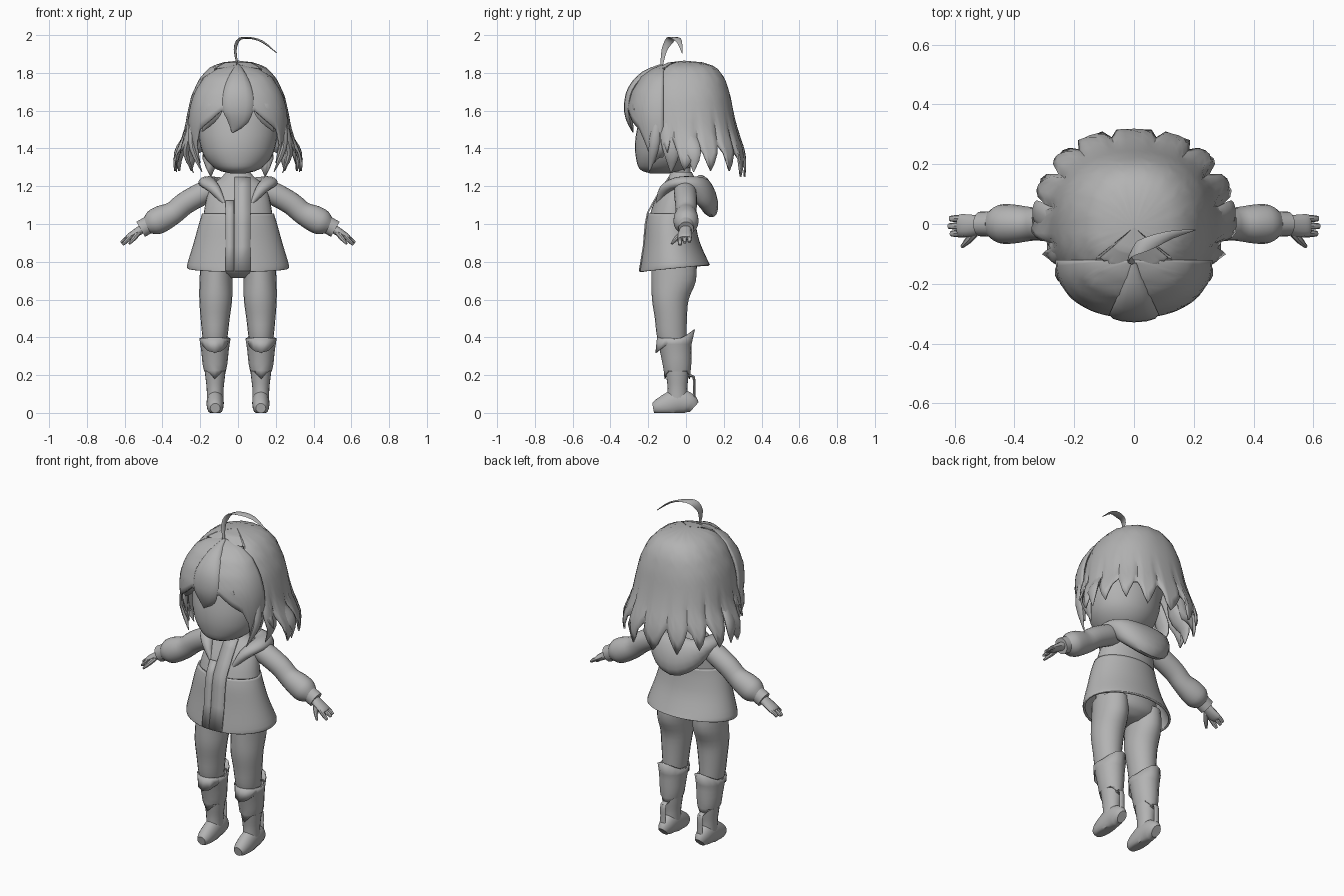
import bpy, bmesh, math
from mathutils import Vector

grey = bpy.data.materials.new("plain_grey")
grey.diffuse_color = (0.45, 0.45, 0.45, 1)


def finish(name, bm, thick=0, mirror=False, angle=40):
    bmesh.ops.remove_doubles(bm, verts=bm.verts, dist=0.0004)
    bmesh.ops.recalc_face_normals(bm, faces=bm.faces)
    me = bpy.data.meshes.new(name)
    bm.to_mesh(me)
    bm.free()
    me.materials.append(grey)
    ob = bpy.data.objects.new(name, me)
    bpy.context.collection.objects.link(ob)
    if thick:
        m = ob.modifiers.new("thickness", 'SOLIDIFY')
        m.thickness, m.offset = thick, -1
    if mirror:
        ob.modifiers.new("mirror", 'MIRROR').use_mirror_merge = False
    bpy.ops.object.select_all(action='DESELECT')
    ob.select_set(True)
    bpy.context.view_layer.objects.active = ob
    bpy.ops.object.shade_smooth_by_angle(angle=math.radians(angle))
    return ob


def skin(bm, rows, closed):
    n = len(rows[0])
    for a, b in zip(rows, rows[1:]):
        for i in range(n if closed else n - 1):
            j = (i + 1) % n
            bm.faces.new((a[i], a[j], b[j], b[i]))


def smooth_rings(rings, sub):
    """Catmull-Rom subdivision of ring data."""
    out = []
    for i in range(len(rings) - 1):
        p = [rings[max(0, min(len(rings) - 1, i + k))] for k in (-1, 0, 1, 2)]
        for s in range(sub):
            t = s / sub
            out.append([max(0.5 * (2*b + (c-a)*t + (2*a-5*b+4*c-d)*t*t + (3*b-a-3*c+d)*t**3),
                            0.001 if k > 2 else -9)
                        for k, (a, b, c, d) in enumerate(zip(*p))])
    return out + [list(rings[-1])]


def loft(name, rings, up=(0, 1, 0), n=20, flat=False, caps=True, warp=None, sub=3, **kw):
    """Sweep ellipses; each ring is x, y, z, radius across, radius along up."""
    rings = smooth_rings(rings, sub)
    pts = [Vector(r[:3]) for r in rings]
    bm, rows = bmesh.new(), []
    for i, r in enumerate(rings):
        t = (pts[min(i + 1, len(pts) - 1)] - pts[max(i - 1, 0)]).normalized()
        if flat:
            t = Vector((0, 0, 1))
        nn = Vector(up).cross(t).normalized()
        bb = t.cross(nn)
        row = []
        for k in range(n):
            a = 2 * math.pi * k / n
            co = pts[i] + nn * r[3] * math.cos(a) + bb * r[4] * math.sin(a)
            row.append(bm.verts.new(warp(co) if warp else co))
        rows.append(row)
    skin(bm, rows, True)
    if caps:
        bm.faces.new(rows[0])
        bm.faces.new(rows[-1])
    return finish(name, bm, **kw)


def keyed(keys, v):
    """Linear lookup in (key, value) pairs with rising keys."""
    for p, q in zip(keys, keys[1:]):
        if v <= q[0]:
            return p[1] + (q[1] - p[1]) * (v - p[0]) / (q[0] - p[0])
    return keys[-1][1]


def shell(name, a0, a1, n, prof, zend, cy, power=0.85, ripple=0, period=4, nr=14, **kw):
    """Dome of hair: prof rows are z, x radius, front radius, back radius."""
    def at(z):
        return [keyed([(-r[0], r[k]) for r in prof], -z) for k in (1, 2, 3)]

    def sp(v):
        return math.copysign(abs(v) ** power, v)
    bm, rows = bmesh.new(), []
    for j in range(nr + 1):
        row = []
        for i in range(n + 1):
            a = math.radians(a0 + (a1 - a0) * i / n)
            z = prof[0][0] - (prof[0][0] - zend(i, a)) * (j / nr) ** 1.6
            rx, rf, rb = at(z)
            k = 1 - ripple * (i % period == period // 2) * max(0, j / nr - 0.7) / 0.3
            s = math.sin(a)
            row.append(bm.verts.new((k * rx * sp(math.cos(a)), cy + k * (rb if s > 0 else rf) * sp(s), z)))
        rows.append(row)
    skin(bm, rows, False)
    return finish(name, bm, thick=0.01, **kw)


# Head and neck
loft("head", [(0, -.14, 1.268, .04, .05), (0, -.12, 1.29, .115, .125), (0, -.10, 1.35, .175, .165),
              (0, -.09, 1.42, .2, .18), (0, -.08, 1.5, .21, .18), (0, -.05, 1.62, .21, .18),
              (0, -.04, 1.75, .14, .13)], flat=True, n=32)
loft("neck", [(0, -.02, 1.2, .055, .05), (0, -.03, 1.34, .055, .05)], flat=True)


# Back and side hair with jagged tips; the crown runs on under the fringe
def back_end(i, a):
    s, c = math.sin(a), abs(math.cos(a))
    if s < -.66:
        return 1.825
    tip = (1.25, 1.29, 1.345, 1.39, 1.345, 1.29)[i % 6]
    return tip + (0.03 if c > 0.6 else 0) + (0.1 if s < -0.2 else 0)


shell("back_hair", -90, 270, 96,
      [(1.865, 0, 0, 0), (1.855, .09, .085, .11), (1.83, .15, .135, .172), (1.77, .205, .2, .217),
       (1.68, .247, .225, .245), (1.58, .27, .235, .264), (1.48, .287, .23, .29),
       (1.4, .322, .215, .32), (1.34, .345, .2, .33), (1.25, .335, .18, .325)],
      back_end, -.01, power=.87, ripple=.05, period=6)

# Fringe dome with a brow line that drops beside the face
brow = [(0, 1.56), (.3, 1.6), (.52, 1.55), (.76, 1.5), (.86, 1.42), (.93, 1.31), (1.01, 1.36)]
shell("fringe", 180, 360, 40,
      [(1.845, 0, 0, 0), (1.825, .105, .055, 0), (1.78, .178, .12, 0), (1.7, .23, .172, 0),
       (1.62, .256, .195, 0), (1.54, .264, .195, 0), (1.42, .255, .17, 0), (1.3, .215, .13, 0)],
      lambda i, a: keyed(brow, abs(math.cos(a))), -.12, power=.9)

# Hair locks: thickness first, then width
X = (1, 0, 0)
loft("centre_lock", [(0, -.13, 1.842, .006, .008), (0, -.22, 1.79, .02, .045), (0, -.285, 1.71, .025, .075),
                     (0, -.305, 1.62, .024, .082), (-.005, -.298, 1.55, .018, .06),
                     (-.03, -.28, 1.485, .003, .004)], up=X, n=12)
loft("brow_lock", [(.08, -.262, 1.72, .002, .01), (.12, -.27, 1.62, .018, .045),
                   (.15, -.256, 1.55, .014, .03), (.19, -.225, 1.49, .002, .003)], up=X, n=10, mirror=True)
loft("cheek_lock", [(.215, -.15, 1.68, .002, .006), (.24, -.155, 1.52, .026, .02), (.24, -.17, 1.4, .028, .018),
                    (.19, -.195, 1.275, .002, .002)], up=X, n=10, mirror=True)
loft("ear_lock", [(.23, -.09, 1.62, .003, .006), (.258, -.09, 1.48, .045, .02), (.275, -.075, 1.37, .04, .016),
                  (.235, -.08, 1.27, .002, .002)], up=X, n=10, mirror=True)
loft("side_lock", [(.24, 0, 1.62, .003, .006), (.276, .01, 1.46, .045, .018), (.325, .04, 1.37, .04, .016),
                   (.325, .04, 1.275, .002, .002)], up=X, n=10, mirror=True)

# Stray curl on top
loft("curl", [(0, -.13, 1.83, .004, .006), (-.015, -.115, 1.92, .005, .016), (.005, -.085, 1.975, .005, .022),
              (.06, -.06, 1.985, .005, .022), (.13, -.035, 1.965, .005, .014),
              (.205, -.02, 1.905, .002, .002)], up=(.4, 1, 0), n=8)

# Jacket: body, flared skirt, front placket
loft("jacket_top", [(0, -.08, 1.02, .187, .12), (0, -.062, 1.12, .17, .105), (0, -.035, 1.2, .145, .085),
                    (0, -.025, 1.245, .09, .07), (0, -.025, 1.275, .065, .055)], flat=True, n=32)


def hem(co):
    co.z += .1 * (co.y + .06) * max(0, min(1, (.95 - co.z) / .18))
    return co


loft("jacket_skirt", [(0, -.06, .765, .268, .187), (0, -.064, .79, .268, .18), (0, -.077, .9, .235, .15),
                      (0, -.083, 1.0, .207, .134), (0, -.08, 1.055, .19, .125)],
     flat=True, n=36, caps=False, warp=hem, thick=.012)


def placket(name, x0, x1, steps):
    bm = bmesh.new()
    rows = [[bm.verts.new((x0, y, z)), bm.verts.new((x1, y, z))] for y, z in steps]
    skin(bm, rows, False)
    finish(name, bm, thick=.008)


front = [(-.25, .752), (-.229, .88), (-.219, 1.0), (-.207, 1.06), (-.172, 1.125)]
placket("placket_left", -.065, -.02, front)
placket("placket_right", -.018, .065, front + [(-.126, 1.2), (-.093, 1.25)])

# Hood lying round the neck, hanging low at the back
half = [(.075, -.15, 1.11, .008, .012), (.12, -.115, 1.18, .03, .028), (.16, -.05, 1.218, .045, .03),
        (.148, .03, 1.205, .055, .05), (.095, .085, 1.17, .055, .088)]
loft("hood", half + [(0, .106, 1.148, .055, .118)] + [(-r[0],) + r[1:] for r in half[::-1]],
     up=(0, -.35, 1), n=16)

# Sleeves, cuffs and hands
loft("sleeve", [(.11, -.01, 1.19, .05, .05), (.18, -.005, 1.165, .06, .06), (.28, 0, 1.11, .06, .058),
                (.34, 0, 1.06, .06, .056), (.40, 0, 1.03, .07, .065), (.45, 0, 1.005, .066, .064),
                (.49, 0, .985, .035, .036)], mirror=True)
loft("cuff", [(.475, 0, .995, .046, .043), (.515, 0, .972, .046, .041)], mirror=True)
loft("palm", [(.5, 0, .98, .024, .028), (.54, -.005, .953, .022, .036), (.575, -.005, .932, .018, .038),
              (.588, -.005, .924, .012, .035)], n=12, mirror=True)
for k, (y, end, dz) in enumerate([(-.032, .612, -.012), (-.007, .62, 0), (.018, .615, .003)]):
    loft("finger_%d" % (k + 1), [(.565, y, .937, .012, .013), (.595, y, .918 + dz, .011, .012),
                                 (end, y, .902 + dz, .007, .009)], n=8, mirror=True)
loft("thumb", [(.525, -.02, .955, .014, .013), (.55, -.05, .925, .013, .013), (.575, -.076, .895, .006, .006)],
     up=(0, 0, 1), n=8, mirror=True)

# Trousers
loft("hips", [(0, -.06, .715, .06, .06), (0, -.062, .76, .185, .118), (0, -.065, .85, .19, .12),
              (0, -.07, .95, .15, .1)], flat=True, n=28)
loft("trouser_leg", [(.115, -.065, .8, .083, .118), (.117, -.065, .7, .087, .118), (.118, -.083, .6, .087, .097),
                     (.121, -.08, .5, .077, .085), (.122, -.075, .4, .066, .078),
                     (.122, -.06, .3, .05, .06)], flat=True, mirror=True)


# Boots: foot, shaft, pointed guards, heel loop
def ground(co):
    co.z = max(co.z, 0)
    return co


loft("boot_foot", [(.121, -.174, .025, .026, .026), (.121, -.15, .03, .038, .042), (.121, -.1, .042, .045, .06),
                   (.121, -.04, .06, .045, .066), (.121, .015, .05, .04, .055), (.121, .043, .03, .026, .035)],
     up=(0, 0, 1), warp=ground, mirror=True)
loft("boot_shaft", [(.121, -.045, .05, .043, .055), (.121, -.045, .13, .045, .052), (.121, -.046, .2, .053, .06),
                    (.122, -.05, .3, .062, .072), (.122, -.06, .36, .068, .078)], flat=True, mirror=True)


def points(co):
    back, fore = max(0, (co.y + .06) / .09), max(0, (-.06 - co.y) / .09)
    if co.z > .375:
        co.z += .06 * back ** 2 + .01 * fore
        co.y += .02 * back ** 2
    elif co.z < .22:
        co.z += .07 * abs(co.x - .122) / .06 - .02
    return co


loft("shin_guard", [(.122, -.046, .2, .054, .062), (.122, -.048, .26, .06, .07), (.122, -.055, .33, .067, .078),
                    (.122, -.062, .39, .076, .086)], flat=True, n=16, sub=2, caps=False, warp=points,
     thick=.006, mirror=True, angle=30)


def knee_tip(co):
    fore = max(0, (-.07 - co.y) / .09)
    if co.z < .36:
        co.z += .05 - .065 * fore
    return co


loft("knee_guard", [(.122, -.066, .335, .074, .096), (.122, -.066, .395, .082, .088)],
     flat=True, n=12, sub=1, caps=False, warp=knee_tip, thick=.006, mirror=True, angle=25)
loft("heel_loop", [(.122, -.0, .195, .007, .018), (.122, .04, .19, .007, .018), (.122, .043, .12, .007, .018),
                   (.122, .042, .06, .007, .018), (.122, .015, .05, .007, .018)], up=X, n=8, mirror=True)
